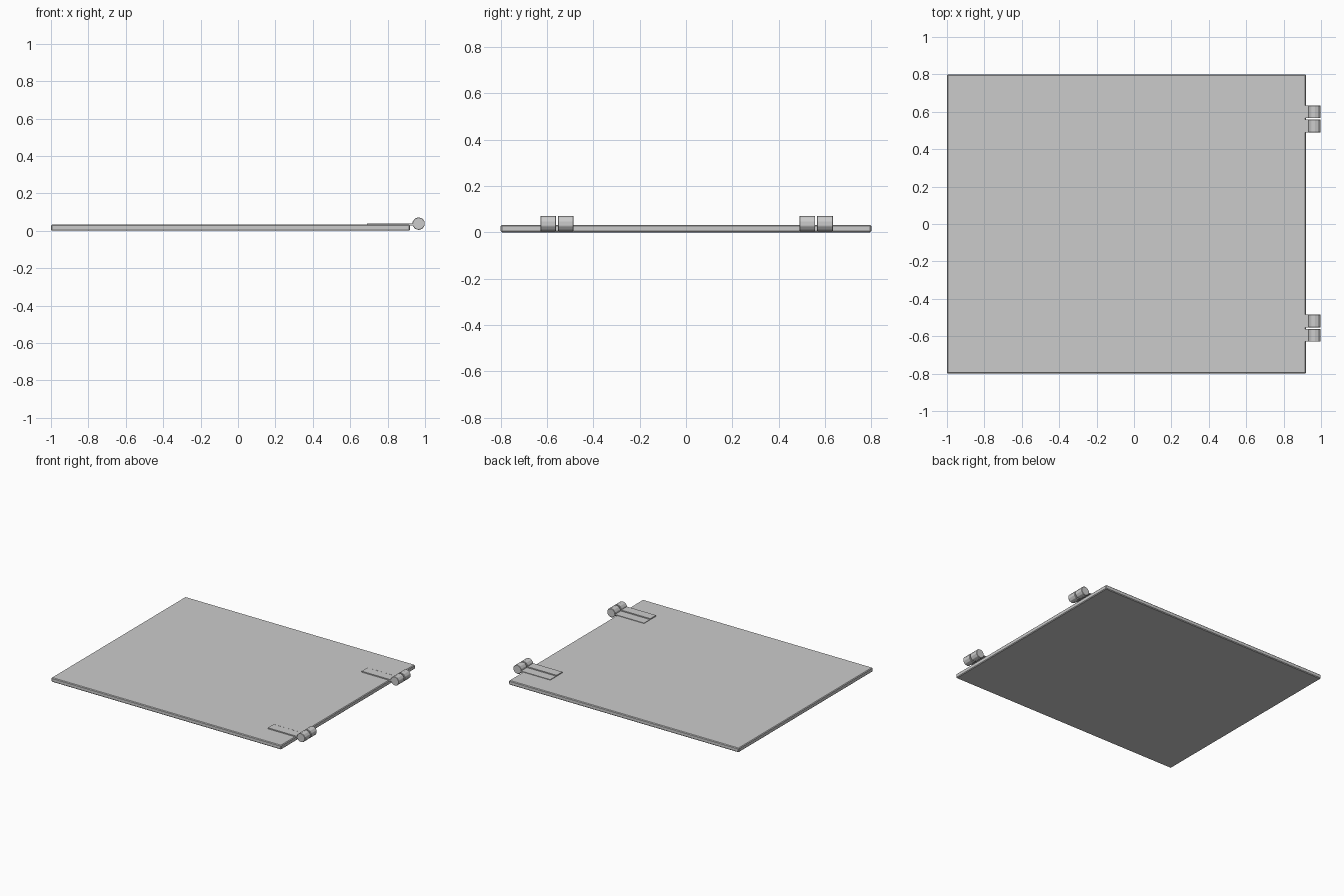
import bpy, bmesh
from math import pi
from mathutils import Matrix

if "Cube" in bpy.data.objects:
    bpy.data.objects.remove(bpy.data.objects["Cube"])


def finish(name, bm):
    mesh = bpy.data.meshes.new(name)
    bm.to_mesh(mesh)
    bm.free()
    ob = bpy.data.objects.new(name, mesh)
    bpy.context.collection.objects.link(ob)
    return ob


def box(name, x0, x1, y0, y1, z0, z1):
    bm = bmesh.new()
    size = Matrix.Diagonal((x1 - x0, y1 - y0, z1 - z0, 1))
    place = Matrix.Translation(((x0 + x1) / 2, (y0 + y1) / 2, (z0 + z1) / 2))
    bmesh.ops.create_cube(bm, size=1, matrix=place @ size)
    return finish(name, bm)


def chamfer(ob, width):
    mod = ob.modifiers.new("chamfer", "BEVEL")
    mod.width = width
    mod.segments = 1


def barrel(name, x, y0, y1, z, r):
    bm = bmesh.new()
    place = Matrix.Translation((x, (y0 + y1) / 2, z)) @ Matrix.Rotation(pi / 2, 4, 'X')
    bmesh.ops.create_cone(bm, cap_ends=True, segments=10, radius1=r, radius2=r,
                          depth=y1 - y0, matrix=place)
    ob = finish(name, bm)
    chamfer(ob, 0.002)
    return ob


# flat door panel with softened edges
panel = box("panel", -1, 0.92, -0.8, 0.8, 0, 0.032)
chamfer(panel, 0.005)

# two hinges: each has a pair of knuckles and a pair of leaves
for label, yc in (("front", -0.557), ("back", 0.562)):
    for part, y0, y1, top in (("near", yc - 0.072, yc - 0.004, 0.04),
                              ("far", yc + 0.004, yc + 0.072, 0.036)):
        barrel(f"{label}_hinge_{part}_knuckle", 0.966, y0, y1, 0.038, 0.034)
        box(f"{label}_hinge_{part}_leaf", 0.69, 0.95, y0, y1, 0.028, top)
